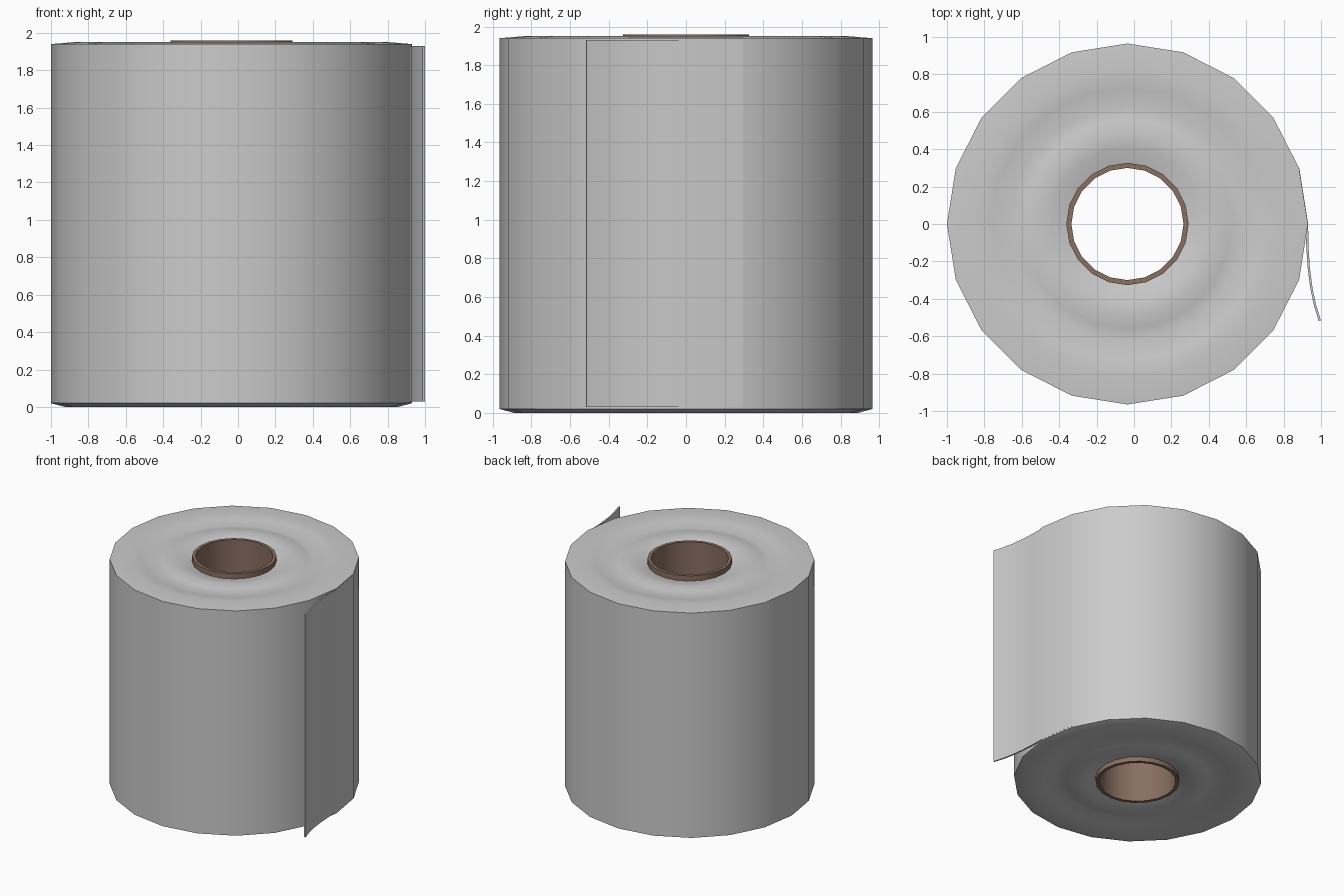
import bpy, bmesh, math

if "Cube" in bpy.data.objects:
    bpy.data.objects.remove(bpy.data.objects["Cube"])

CX = -0.035   # axis of the roll
SIDES = 20


def finish(name, bm, angle=30):
    bmesh.ops.recalc_face_normals(bm, faces=bm.faces)
    me = bpy.data.meshes.new(name)
    bm.to_mesh(me)
    bm.free()
    ob = bpy.data.objects.new(name, me)
    bpy.context.collection.objects.link(ob)
    bpy.ops.object.select_all(action='DESELECT')
    ob.select_set(True)
    bpy.context.view_layer.objects.active = ob
    bpy.ops.object.shade_smooth_by_angle(angle=math.radians(angle))
    return ob


def lathe(name, profile):
    """Revolve a closed (radius, z) profile around the roll axis."""
    bm = bmesh.new()
    rings = []
    for i in range(SIDES):
        a = 2 * math.pi * i / SIDES
        rings.append([bm.verts.new((CX + r * math.cos(a), r * math.sin(a), z))
                      for r, z in profile])
    n = len(profile)
    for i in range(SIDES):
        p, q = rings[i], rings[(i + 1) % SIDES]
        for j in range(n):
            k = (j + 1) % n
            bm.faces.new((p[j], q[j], q[k], p[k]))
    return finish(name, bm)


# Paper roll with gently rippled ends
top = [(0.965, 1.94), (0.82, 1.952), (0.73, 1.943), (0.63, 1.922), (0.56, 1.935),
       (0.49, 1.948), (0.41, 1.938), (0.325, 1.915)]
bottom = [(0.325, 0.04), (0.41, 0.017), (0.49, 0.007), (0.56, 0.02), (0.63, 0.033),
          (0.73, 0.012), (0.89, 0.0), (0.965, 0.02)]
lathe("paper_roll", top + bottom)

# Cardboard core tube
core = lathe("core_tube", [(0.327, 0.0), (0.327, 1.96), (0.300, 1.96), (0.300, 0.0)])
mat = bpy.data.materials.new("cardboard")
mat.diffuse_color = (0.25, 0.16, 0.12, 1)
mat.use_nodes = True
mat.node_tree.nodes["Principled BSDF"].inputs["Base Color"].default_value = mat.diffuse_color
core.data.materials.append(mat)

# Loose end of the sheet, peeling off the right side
path = [(0.884, 0.298), (0.931, 0.0), (0.933, -0.12), (0.940, -0.23),
        (0.954, -0.34), (0.973, -0.43), (0.999, -0.515)]
T = 0.012
bm = bmesh.new()
loops = []
for i, (x, y) in enumerate(path):
    x0, y0 = path[max(i - 1, 0)]
    x1, y1 = path[min(i + 1, len(path) - 1)]
    d = math.hypot(x1 - x0, y1 - y0)
    nx, ny = (y1 - y0) / d * T, -(x1 - x0) / d * T   # towards the roll
    loops.append([bm.verts.new(c) for c in (
        (x, y, 0.03), (x, y, 1.93), (x + nx, y + ny, 1.93), (x + nx, y + ny, 0.03))])
for p, q in zip(loops, loops[1:]):
    for j in range(4):
        k = (j + 1) % 4
        bm.faces.new((p[j], p[k], q[k], q[j]))
bm.faces.new(loops[0])
bm.faces.new(loops[-1][::-1])
finish("loose_sheet", bm)
